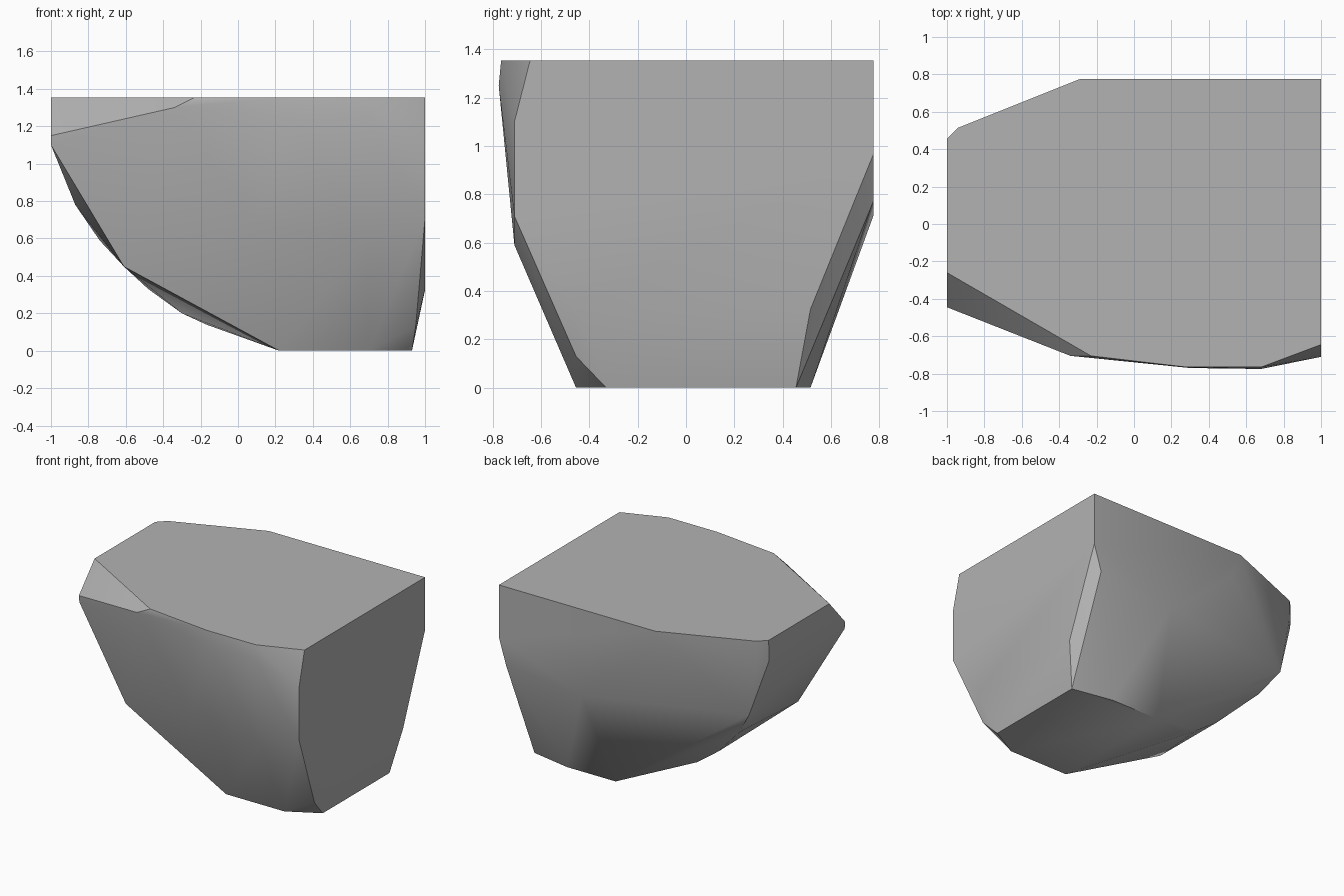
import bpy
import bmesh
import math

# Remove the default object
default = bpy.data.objects.get("Cube")
if default:
    bpy.data.objects.remove(default, do_unlink=True)

TOP = 1.355

# Flat top outline, as (x, y)
top_outline = [
    (1, .775), (-.29, .775), (-.94, .515), (-1, .455), (-1, -.26),
    (-.23, -.705), (.28, -.765), (.68, -.765), (1, -.645),
]

# Flat base outline, as (x, y)
base_outline = [
    (.93, .455), (.62, .515), (.22, .515), (.22, -.455), (.7, -.455), (.93, -.33),
]

# Corners of the cut end face
cut_end = [
    (1, -.71, 1.1), (1, -.71, .71), (1, -.455, .33), (.95, -.455, .13),
    (1, .515, .325), (1, .775, .965),
]

# Corners of the front bulge
front_bulge = [
    (.68, -.775, 1.25), (.3, -.77, 1.25), (-.34, -.705, 1.3), (.68, -.71, .59), (.1, -.7, .68),
]

# Corners of the back face and its lower edge
back_face = [(.94, .775, .77), (.32, .775, .71), (-.21, .775, 1.155)]

# Corners of the curved underside, up to the narrow end
underside = [
    (-1, -.445, 1.15), (-1, -.44, 1.1), (-.61, -.45, .45), (.03, -.45, .12),
    (-.17, .3, .14), (-.3, .3, .2), (-.48, .3, .33), (-.74, .43, .59),
    (-.87, .5, .78), (-1, .45, 1.2), (-.94, .51, 1.2),
]


def make_material(name, colour):
    """Plain rough surface in one flat colour."""
    material = bpy.data.materials.new(name)
    material.use_nodes = True
    material.diffuse_color = colour
    shader = material.node_tree.nodes["Principled BSDF"]
    shader.inputs["Base Color"].default_value = colour
    shader.inputs["Roughness"].default_value = 0.9
    return material


def make_hull(name, corners, material):
    """Solid stone body wrapped around its corner points."""
    bm = bmesh.new()
    for corner in corners:
        bm.verts.new(corner)
    hull = bmesh.ops.convex_hull(bm, input=bm.verts[:])
    loose = set(hull["geom_interior"]) | set(hull["geom_unused"])
    bmesh.ops.delete(bm, geom=[g for g in loose if isinstance(g, bmesh.types.BMVert)], context="VERTS")
    bmesh.ops.dissolve_limit(bm, angle_limit=math.radians(1), verts=bm.verts[:], edges=bm.edges[:])
    bmesh.ops.recalc_face_normals(bm, faces=bm.faces[:])
    mesh = bpy.data.meshes.new(name)
    bm.to_mesh(mesh)
    bm.free()
    mesh.materials.append(material)
    body = bpy.data.objects.new(name, mesh)
    bpy.context.collection.objects.link(body)
    return body


# Rock body
corners = [(x, y, TOP) for x, y in top_outline]
corners += [(x, y, 0) for x, y in base_outline]
corners += cut_end + front_bulge + back_face + underside
rock = make_hull("rock", corners, make_material("stone grey", (.45, .45, .45, 1)))

# Soft facets with crisp cut edges
bpy.ops.object.select_all(action="DESELECT")
rock.select_set(True)
bpy.context.view_layer.objects.active = rock
bpy.ops.object.shade_smooth_by_angle(angle=math.radians(35))
